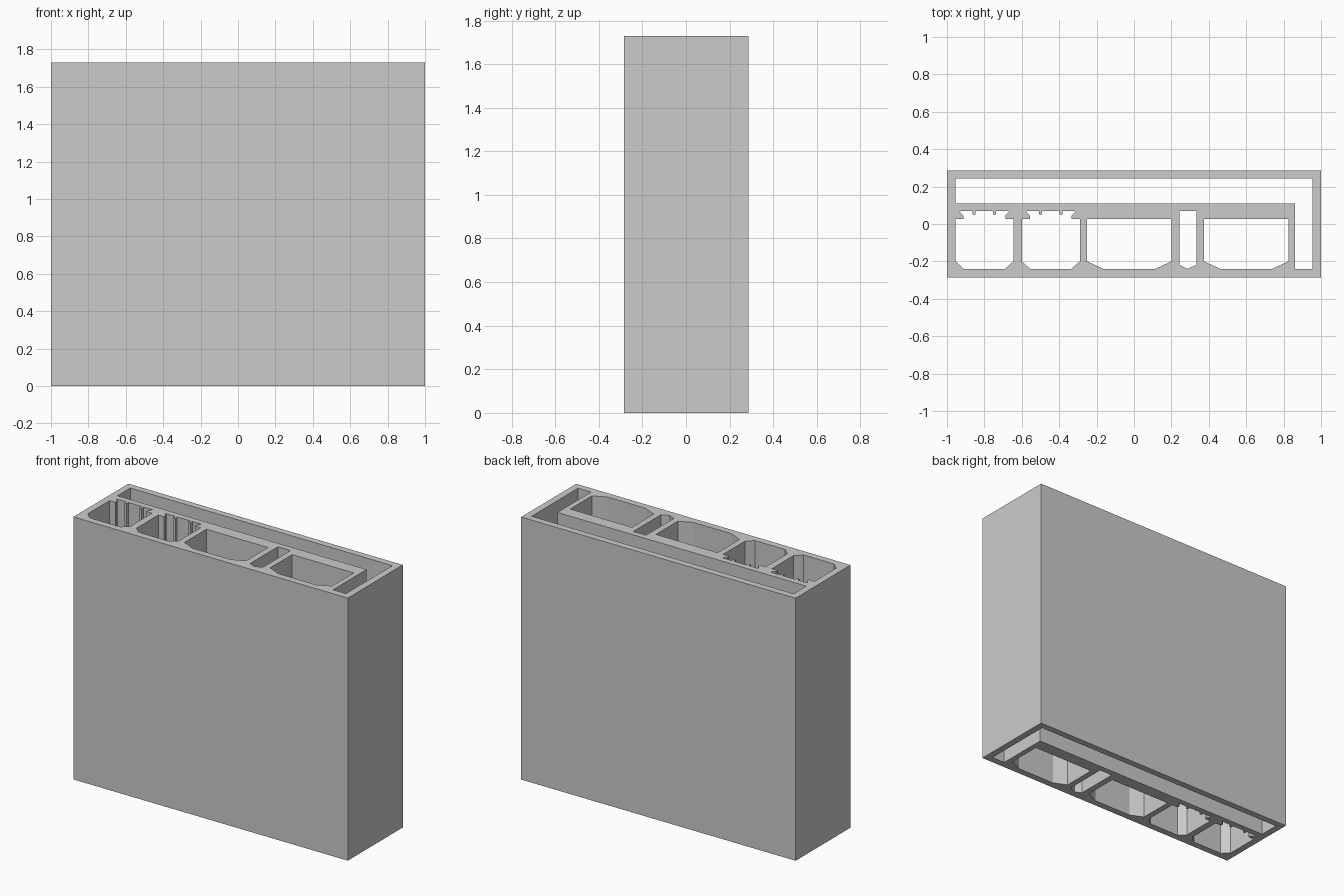
import bpy

if "Cube" in bpy.data.objects:
    bpy.data.objects.remove(bpy.data.objects["Cube"])

HEIGHT = 1.73
FLOOR, SHOULDER = -0.24, -0.2


def mirrored(half, cx):
    """Close a left half-outline (listed bottom to top) by mirroring it about cx."""
    return [(cx - d, y) for d, y in half] + [(cx + d, y) for d, y in reversed(half)]


def snap_cell(cx):
    # Chamfered cell with a flared snap slot and two small teeth at the back
    return mirrored([(0.11, FLOOR), (0.155, SHOULDER), (0.155, 0.027), (0.112, 0.027),
                     (0.112, 0.045), (0.133, 0.065), (0.126, 0.07), (0.063, 0.07),
                     (0.063, 0.05), (0.047, 0.05), (0.047, 0.07)], cx)


def plain_cell(cx):
    # Wide chamfered cell
    return mirrored([(0.138, FLOOR), (0.225, SHOULDER), (0.225, 0.027)], cx)


# Outer rectangle
outline = [(-1, -0.285), (1, -0.285), (1, 0.287), (-1, 0.287)]

# L-shaped channel along the back and right side
channel = [(-0.955, 0.11), (0.86, 0.11), (0.86, FLOOR), (0.955, FLOOR),
           (0.955, 0.243), (-0.955, 0.243)]

# Narrow cell with a shallow V floor
narrow_cell = [(0.285, FLOOR), (0.335, -0.218), (0.335, 0.07), (0.242, 0.07), (0.242, -0.218)]

loops = [outline, channel, snap_cell(-0.8), snap_cell(-0.445),
         plain_cell(-0.025), narrow_cell, plain_cell(0.6)]

# Filled cross-section extruded to full height
curve = bpy.data.curves.new("hollow_profile", 'CURVE')
curve.dimensions = '2D'
curve.fill_mode = 'BOTH'
curve.extrude = HEIGHT / 2
for pts in loops:
    spline = curve.splines.new('POLY')
    spline.points.add(len(pts) - 1)
    for p, (x, y) in zip(spline.points, pts):
        p.co = (x, y, 0, 1)
    spline.use_cyclic_u = True

profile = bpy.data.objects.new("hollow_profile", curve)
profile.location.z = HEIGHT / 2
bpy.context.collection.objects.link(profile)

# Convert to a flat-shaded mesh
bpy.context.view_layer.objects.active = profile
profile.select_set(True)
bpy.ops.object.convert(target='MESH')
bpy.ops.object.shade_flat()
